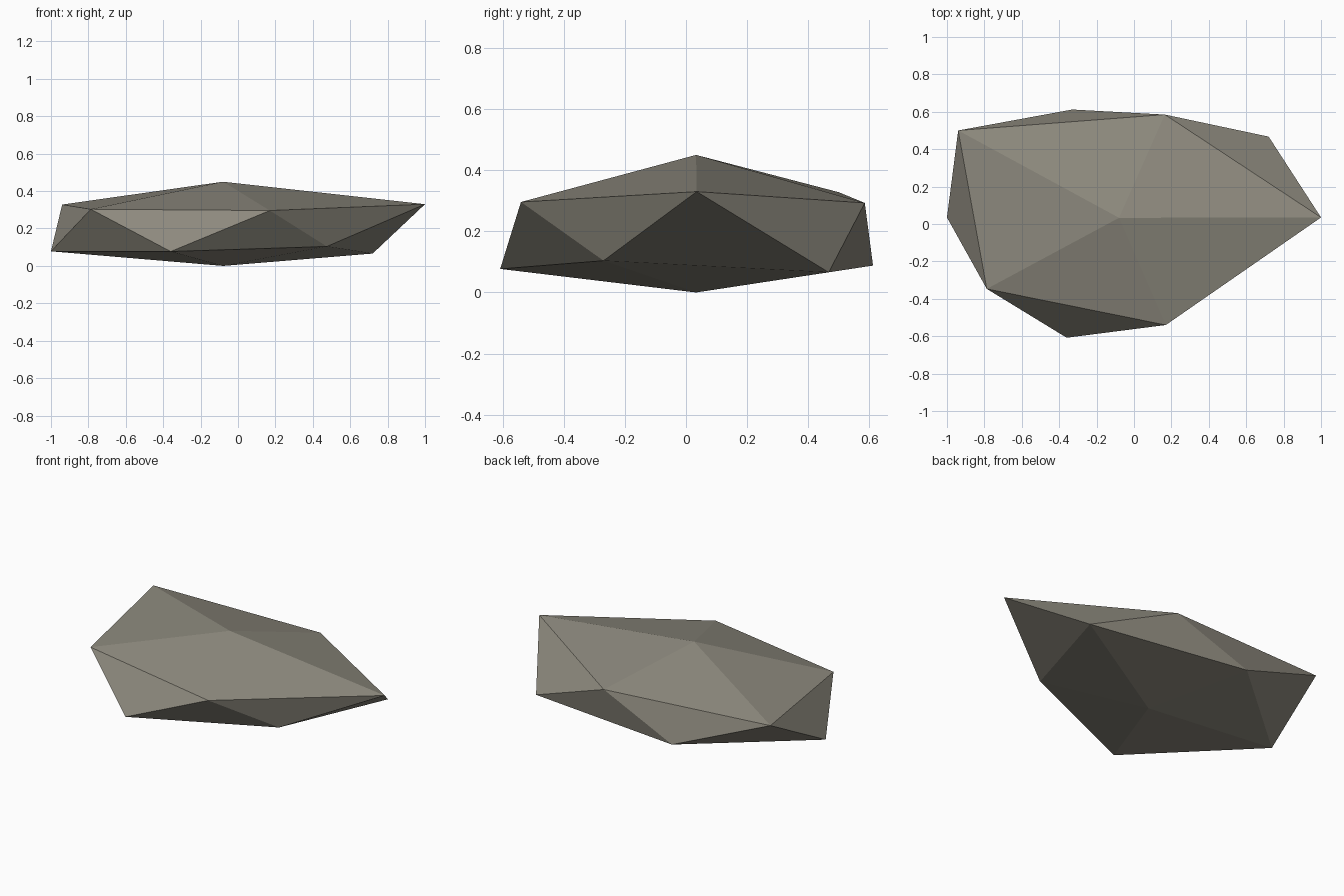
import bpy, bmesh

if "Cube" in bpy.data.objects:
    bpy.data.objects.remove(bpy.data.objects["Cube"])

# One flat stone colour
stone = bpy.data.materials.new("warm grey stone")
stone.diffuse_color = (0.27, 0.255, 0.21, 1)
stone.use_nodes = True
stone.node_tree.nodes["Principled BSDF"].inputs["Base Color"].default_value = stone.diffuse_color

# Two staggered five-point rings, capped by a peak and a base point
upper = [(1.0, 0.035, 0.33), (0.165, 0.585, 0.293), (-0.94, 0.50, 0.328),
         (-0.787, -0.347, 0.303), (0.17, -0.54, 0.296)]
lower = [(0.72, 0.467, 0.066), (-0.33, 0.612, 0.088), (-1.0, 0.035, 0.078),
         (-0.36, -0.608, 0.077), (0.475, -0.27, 0.104)]

bm = bmesh.new()
top = bm.verts.new((-0.08, 0.033, 0.45))
base = bm.verts.new((-0.08, 0.033, 0.0))
up = [bm.verts.new(p) for p in upper]
lo = [bm.verts.new(p) for p in lower]

# Crown, zigzag band and underside facets
for i in range(5):
    j = (i + 1) % 5
    bm.faces.new((top, up[i], up[j]))
    bm.faces.new((up[i], lo[i], up[j]))
    bm.faces.new((lo[i], lo[j], up[j]))
    bm.faces.new((base, lo[j], lo[i]))
bmesh.ops.recalc_face_normals(bm, faces=bm.faces[:])

mesh = bpy.data.meshes.new("flat_rock")
bm.to_mesh(mesh)
bm.free()
mesh.materials.append(stone)
rock = bpy.data.objects.new("flat_rock", mesh)
bpy.context.collection.objects.link(rock)
